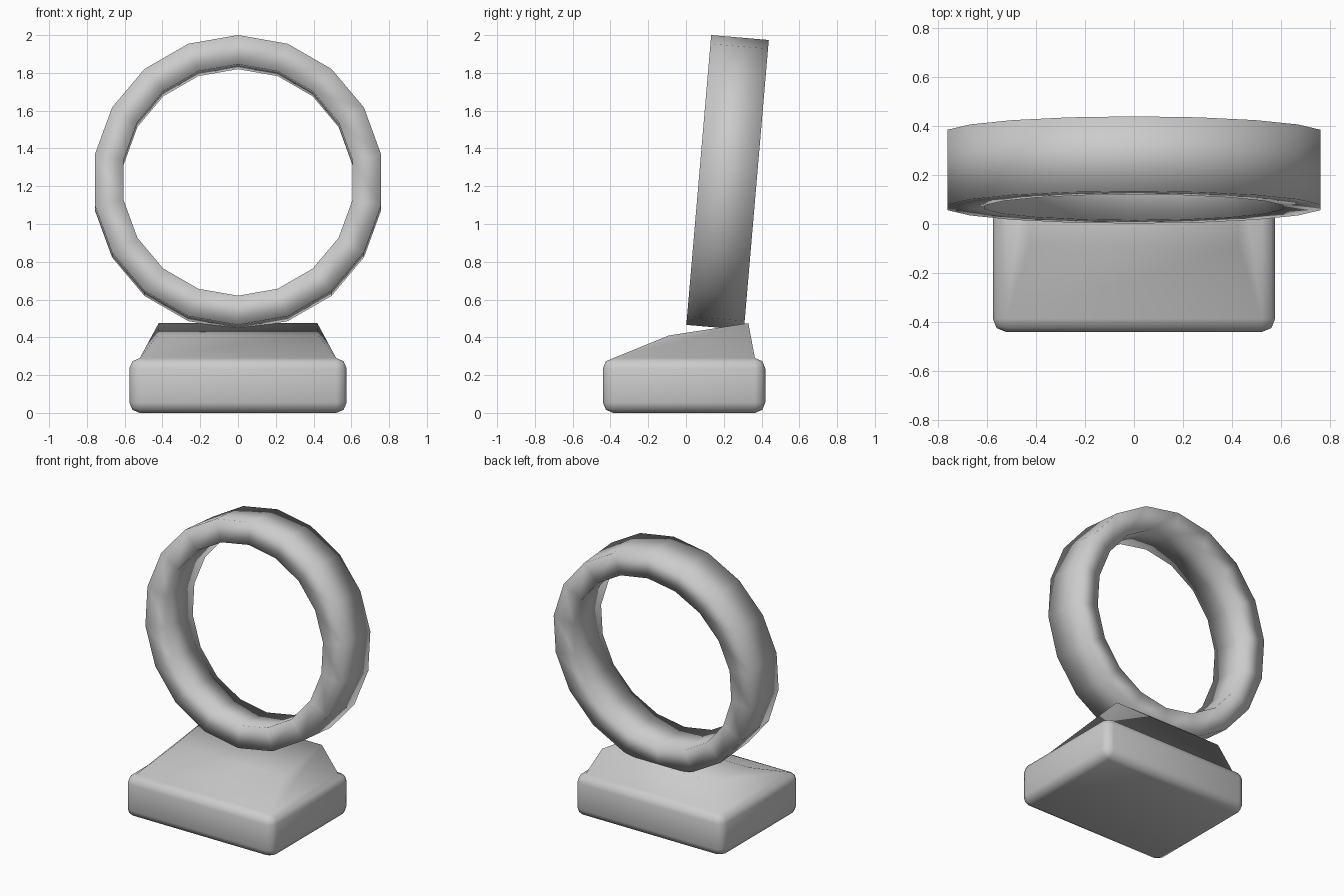
import bpy, bmesh
from math import sin, cos, pi, radians
from mathutils import Matrix

if "Cube" in bpy.data.objects:
    bpy.data.objects.remove(bpy.data.objects["Cube"])


def make_object(name, bm):
    bmesh.ops.recalc_face_normals(bm, faces=bm.faces)
    for f in bm.faces:
        f.smooth = True
    me = bpy.data.meshes.new(name)
    bm.to_mesh(me)
    bm.free()
    ob = bpy.data.objects.new(name, me)
    bpy.context.collection.objects.link(ob)
    return ob


# Base: rounded block whose top rises into a wedge
H = 0.29
bm = bmesh.new()
bmesh.ops.create_cube(bm, size=1, matrix=Matrix.Translation((0, -0.01, H / 2))
                      @ Matrix.Diagonal((1.15, 0.86, H, 1)))
bmesh.ops.bevel(bm, geom=bm.edges[:], offset=0.055, segments=2,
                profile=0.5, affect='EDGES')
top = max(bm.faces, key=lambda f: f.calc_center_median().z)
corner = {(v.co.x > 0, v.co.y > 0): v for v in top.verts}
bmesh.ops.delete(bm, geom=[top], context='FACES_ONLY')

fl, fr = corner[False, False], corner[True, False]
bl, br = corner[False, True], corner[True, True]
ml, mr = [bm.verts.new((x, -0.09, 0.41)) for x in (-0.425, 0.425)]
tl, tr = [bm.verts.new((x, 0.33, 0.475)) for x in (-0.42, 0.42)]
for f in ((fl, fr, mr, ml), (ml, mr, tr, tl), (tl, tr, br, bl),
          (fl, ml, tl, bl), (fr, br, tr, mr)):
    bm.faces.new(f)
make_object("base", bm)

# Ring: 18-sided band with a rectangular section, leaning slightly back
N, R_OUT, R_IN, W = 18, 0.77, 0.615, 0.153
bm = bmesh.new()
section = [(R_OUT, -W), (R_OUT, W), (R_IN, W), (R_IN, -W)]
loops = []
for i in range(N):
    a = 2 * pi * i / N
    loops.append([bm.verts.new((r * sin(a), y, r * cos(a))) for r, y in section])
for i in range(N):
    p, q = loops[i], loops[(i + 1) % N]
    for j in range(4):
        k = (j + 1) % 4
        bm.faces.new((p[j], p[k], q[k], q[j]))
ring = make_object("ring", bm)
ring.location = (0, 0.22, 1.22)
ring.rotation_euler = (radians(-4.9), 0, 0)
